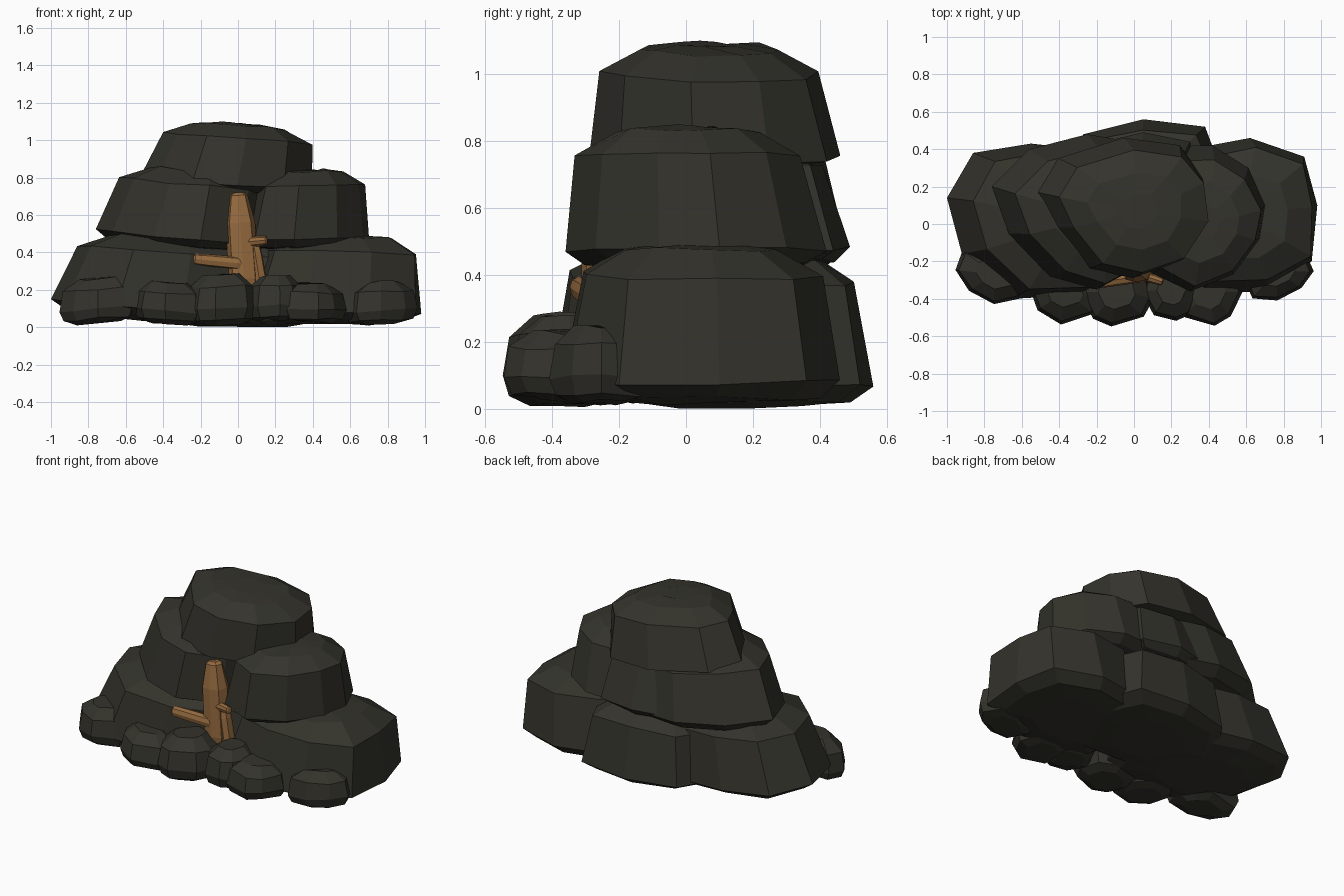
import bpy, bmesh, math, random
from mathutils import Vector

if "Cube" in bpy.data.objects:
    bpy.data.objects.remove(bpy.data.objects["Cube"])


def material(name, rgb):
    m = bpy.data.materials.new(name)
    m.diffuse_color = (*rgb, 1)
    m.use_nodes = True
    m.node_tree.nodes["Principled BSDF"].inputs["Base Color"].default_value = m.diffuse_color
    return m


STONE = material("dark stone", (0.034, 0.033, 0.025))
WOOD = material("brown wood", (0.30, 0.145, 0.05))


def loft(name, rings, mat):
    """Closed solid through a stack of rings with equal point counts."""
    bm = bmesh.new()
    vs = [[bm.verts.new(p) for p in r] for r in rings]
    n = len(vs[0])
    for a, b in zip(vs, vs[1:]):
        for i in range(n):
            j = (i + 1) % n
            bm.faces.new((a[i], a[j], b[j], b[i]))
    bm.faces.new(vs[0][::-1])
    bm.faces.new(vs[-1])
    bmesh.ops.recalc_face_normals(bm, faces=bm.faces)
    me = bpy.data.meshes.new(name)
    bm.to_mesh(me)
    bm.free()
    me.materials.append(mat)
    ob = bpy.data.objects.new(name, me)
    bpy.context.collection.objects.link(ob)
    return ob


# ring profile of a boulder: height fraction, radius fraction
PROFILE = [(0.0, 0.5), (0.04, 0.84), (0.14, 1.0), (0.80, 0.87), (0.97, 0.55), (1.0, 0.25)]


def rock(name, plan, z0, z1, seed, tilt=0.0, lean=(0, 0), profile=PROFILE):
    """Faceted boulder on a plan outline; tilt slopes it along x, lean shifts the top."""
    rnd = random.Random(seed)
    cx = (min(p[0] for p in plan) + max(p[0] for p in plan)) / 2
    cy = (min(p[1] for p in plan) + max(p[1] for p in plan)) / 2
    rings = []
    for h, r in profile:
        ring = []
        for x, y in plan:
            k = r if r == 1 else r * rnd.uniform(0.97, 1.03)
            z = h * (z1 - z0) + tilt * k * (x - cx) + rnd.uniform(-0.008, 0.008)
            ring.append(Vector((cx + k * (x - cx) + lean[0] * (h - 0.14),
                                cy + k * (y - cy) + lean[1] * (h - 0.14), z)))
        rings.append(ring)
    zs = [p.z for r in rings for p in r]
    a, b = min(zs), max(zs)
    for r in rings:
        for p in r:
            p.z = z0 + (p.z - a) / (b - a) * (z1 - z0)
    return loft(name, rings, STONE)


# bottom tier
rock("base_rock_left", [(-1, .14), (-.86, .38), (-.55, .43), (-.1, .38), (.1, .1), (0, -.25),
                        (-.3, -.38), (-.65, -.40), (-.92, -.16)], .01, .50, 3, -.09, (.10, 0))
rock("base_rock_right", [(.98, .1), (.91, .36), (.62, .46), (.3, .4), (0, .1), (.1, -.28),
                         (.35, -.37), (.7, -.36), (.95, -.2)], .01, .50, 5, -.02, (.07, 0))
rock("base_rock_back", [(.05, .56), (.38, .52), (.5, .2), (.3, -.2), (-.2, -.2),
                        (-.45, .2), (-.27, .48)], 0, .47, 8)

# middle tier
rock("middle_rock_left", [(-.76, .2), (-.56, .40), (-.25, .48), (.1, .42), (.2, .1), (.04, -.22),
                          (-.2, -.35), (-.45, -.28), (-.67, -.05)], .40, .86, 11, -.09, (.09, -.03))
rock("middle_rock_right", [(.70, .1), (.61, .3), (.42, .42), (.1, .42), (0, .05), (.09, -.26),
                           (.3, -.36), (.53, -.27), (.67, -.08)], .41, .85, 14, .02, (.03, -.03))
rock("middle_rock_back", [(.05, .49), (.3, .44), (.36, .15), (.05, -.15), (-.3, .1), (-.25, .42)],
     .42, .80, 17, 0, (0, -.05))

# top boulder
CAP = [(0.0, 0.7), (0.08, 1.0), (0.78, 0.87), (0.97, 0.55), (1.0, 0.25)]
rock("top_rock", [(-.52, .17), (-.40, .35), (-.05, .46), (.25, .42), (.37, .25), (.40, .02),
                  (.25, -.2), (0, -.29), (-.24, -.24), (-.43, -.02)],
     .71, 1.10, 21, -.08, (.08, -.02), CAP)

# row of small stones along the front: x0, x1, y0, y1, z0, z1, diagonal skew
PEBBLE = [(0.0, 0.55), (0.09, 0.88), (0.32, 1.0), (0.76, 0.9), (1.0, 0.5)]
STONES = [(-0.95, -0.53, -0.43, -0.10, 0.01, 0.27, -0.25),
          (-0.56, -0.18, -0.54, -0.18, 0.01, 0.25, -0.1),
          (-0.29, 0.11, -0.55, -0.18, 0.005, 0.29, 0.0),
          (0.04, 0.36, -0.52, -0.18, 0.03, 0.28, 0.0),
          (0.22, 0.58, -0.55, -0.18, 0.02, 0.24, 0.1),
          (0.56, 0.96, -0.41, -0.10, 0.01, 0.25, 0.25)]
for i, (x0, x1, y0, y1, z0, z1, skew) in enumerate(STONES):
    rnd = random.Random(30 + i)
    plan = []
    for k in range(8):
        g = (k + rnd.uniform(-0.25, 0.25)) * math.tau / 8
        c, s = math.cos(g), math.sin(g)
        m = 1 + skew * c * s
        plan.append(((x0 + x1) / 2 + c * m * (x1 - x0) / 2, (y0 + y1) / 2 + s * m * (y1 - y0) / 2))
    rock(f"front_stone_{i + 1}", plan, z0, z1, 50 + i, rnd.uniform(-0.1, 0.1), profile=PEBBLE)


def stick(name, a, b, r, seed, tip=0.6, sides=8):
    """Tapered, slightly uneven wooden stick from a to b."""
    rnd = random.Random(seed)
    a, b = Vector(a), Vector(b)
    d = b - a
    q = d.to_track_quat('Z', 'Y')
    wob = [rnd.uniform(0.9, 1.1) for _ in range(sides)]
    rings = []
    for t, k in ((0, 0.9), (0.08, 1.0), (0.68, 0.95), (0.97, tip), (1.0, tip * 0.6)):
        ring = []
        for i, w in enumerate(wob):
            g = i * math.tau / sides
            ring.append(a + d * t + q @ Vector((math.cos(g), math.sin(g), 0)) * r * k * w)
        rings.append(ring)
    return loft(name, rings, WOOD)


# broken wood in the crevice
stick("wood_trunk", (0.035, -0.24, 0.22), (0.0, -0.24, 0.72), 0.08, 1)
stick("wood_side_shard", (0.12, -0.26, 0.22), (0.08, -0.26, 0.47), 0.042, 2, 0.7)
stick("wood_branch_left", (0.02, -0.28, 0.34), (-0.24, -0.32, 0.365), 0.036, 3, 0.85)
stick("wood_peg_right", (0.03, -0.27, 0.455), (0.155, -0.31, 0.465), 0.028, 4, 0.8)
